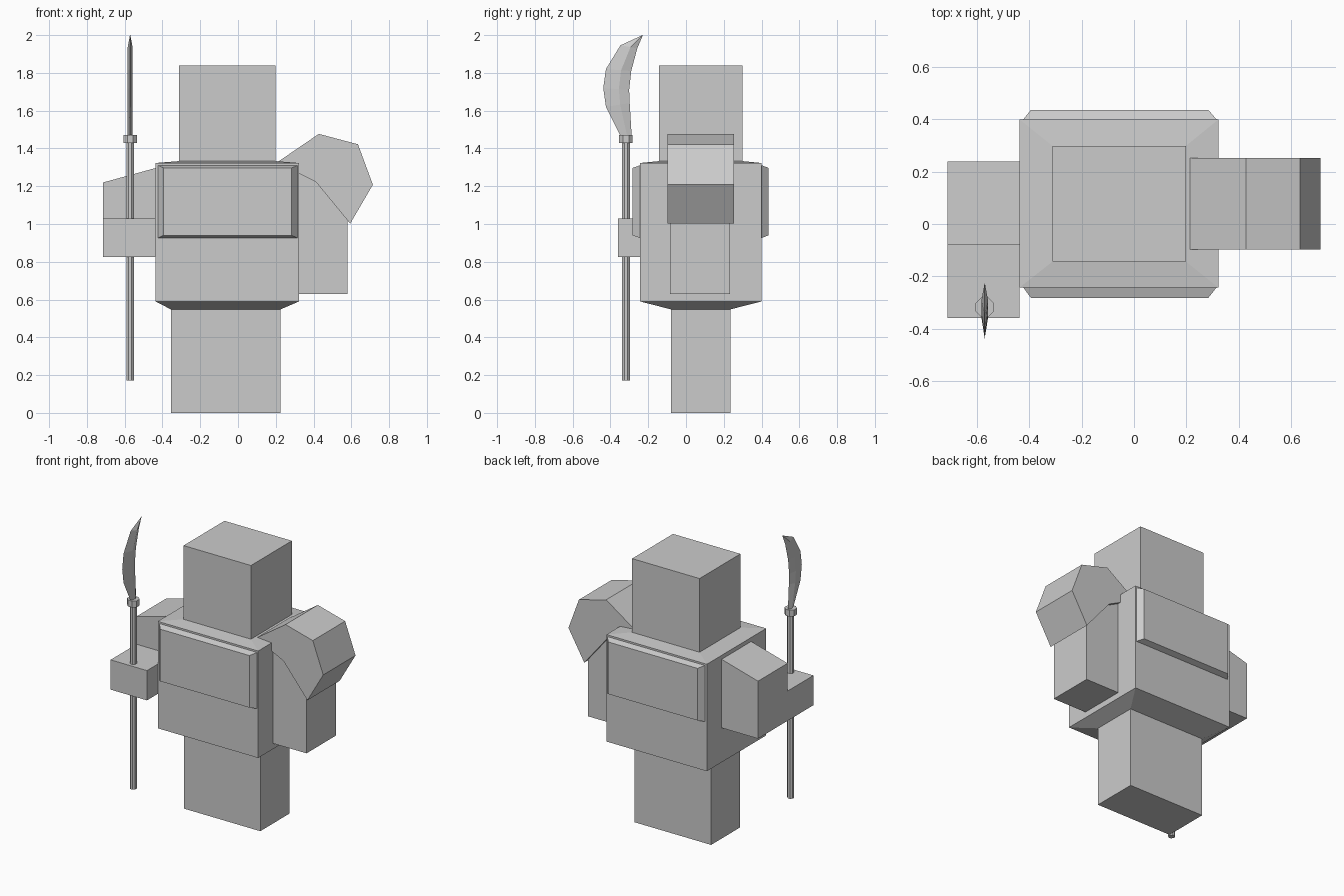
import bpy, bmesh, math

if "Cube" in bpy.data.objects:
    bpy.data.objects.remove(bpy.data.objects["Cube"])


def loft(name, rings):
    """Skin a list of equal-length point rings and cap both ends."""
    bm = bmesh.new()
    vs = [[bm.verts.new(p) for p in r] for r in rings]
    n = len(vs[0])
    for a, b in zip(vs, vs[1:]):
        for i in range(n):
            j = (i + 1) % n
            bm.faces.new((a[i], a[j], b[j], b[i]))
    bm.faces.new(vs[0][::-1])
    bm.faces.new(vs[-1])
    bmesh.ops.remove_doubles(bm, verts=bm.verts, dist=1e-5)
    bmesh.ops.recalc_face_normals(bm, faces=bm.faces)
    me = bpy.data.meshes.new(name)
    bm.to_mesh(me)
    bm.free()
    ob = bpy.data.objects.new(name, me)
    bpy.context.collection.objects.link(ob)
    return ob


def rect_z(x0, x1, y0, y1, z):
    return [(x0, y0, z), (x1, y0, z), (x1, y1, z), (x0, y1, z)]


def rect_y(x0, x1, z0, z1, y):
    return [(x0, y, z0), (x1, y, z0), (x1, y, z1), (x0, y, z1)]


def prism_y(name, profile, y0, y1):
    """Extrude an x-z profile along y."""
    return loft(name, [[(x, y, z) for x, z in profile] for y in (y0, y1)])


def prism_x(name, profile, x0, x1):
    """Extrude a y-z profile along x."""
    return loft(name, [[(x, y, z) for y, z in profile] for x in (x0, x1)])


def ring(x, y, z, r, n=8):
    return [(x + r * math.cos(math.tau * (i + .5) / n),
             y + r * math.sin(math.tau * (i + .5) / n), z) for i in range(n)]


# Legs, torso and head as one stacked block figure
legs, torso, head = ((-.355, .225, -.08, .235), (-.438, .323, -.243, .40),
                     (-.312, .199, -.144, .299))
loft("body", [rect_z(*legs, 0), rect_z(*legs, .548), rect_z(*torso, .59),
              rect_z(*torso, 1.323), rect_z(*head, 1.333), rect_z(*head, 1.838)])

# Front and back armour plates
for name, y0, y1 in (("chest_plate", -.24, -.283), ("back_plate", .397, .437)):
    loft(name, [rect_y(-.426, .318, .925, 1.312, y0),
                rect_y(-.394, .284, .94, 1.297, y1)])

# Bent arm: sloped upper arm and forward hand
arm = prism_y("bent_arm", [(-.714, .826), (-.43, .826), (-.43, 1.298), (-.714, 1.22)],
              -.08, .24)
prism_x("hand", [(-.36, .826), (-.08, .826), (-.08, 1.03), (-.36, 1.03)], -.714, -.438)

# Hanging arm and its shoulder guard
prism_y("hanging_arm", [(.323, .63), (.579, .63), (.579, 1.05), (.41, 1.26), (.323, 1.29)],
        -.085, .232)
prism_y("shoulder_guard", [(.205, 1.325), (.428, 1.477), (.635, 1.422), (.714, 1.208),
                           (.594, 1.002), (.412, 1.223)], -.097, .253)

# Polearm shaft and collar
px, py = -.571, -.318
loft("spear_shaft", [ring(px, py, .172, .022), ring(px, py, 1.44, .022)])
loft("spear_collar", [ring(px, py, 1.428, .039), ring(px, py, 1.472, .039)])

# Curved blade: (outer y, z), (inner y, z) per section, with a raised ridge
sections = [(-.350, 1.472, -.288, 1.472), (-.424, 1.62, -.298, 1.64),
            (-.438, 1.72, -.301, 1.71), (-.424, 1.82, -.290, 1.81),
            (-.347, 1.946, -.258, 1.93)]
blade = []
for oy, oz, iy, iz in sections:
    my, mz = oy * .4 + iy * .6, oz * .4 + iz * .6
    blade.append([(px, oy, oz), (px + .013, my, mz), (px, iy, iz), (px - .013, my, mz)])
tip = (px, -.229, 2.0)
blade.append([(px, tip[1] - .001, 2.0), (px + .001, tip[1], 2.0),
              (px, tip[1] + .001, 2.0), (px - .001, tip[1], 2.0)])
loft("spear_blade", blade)
